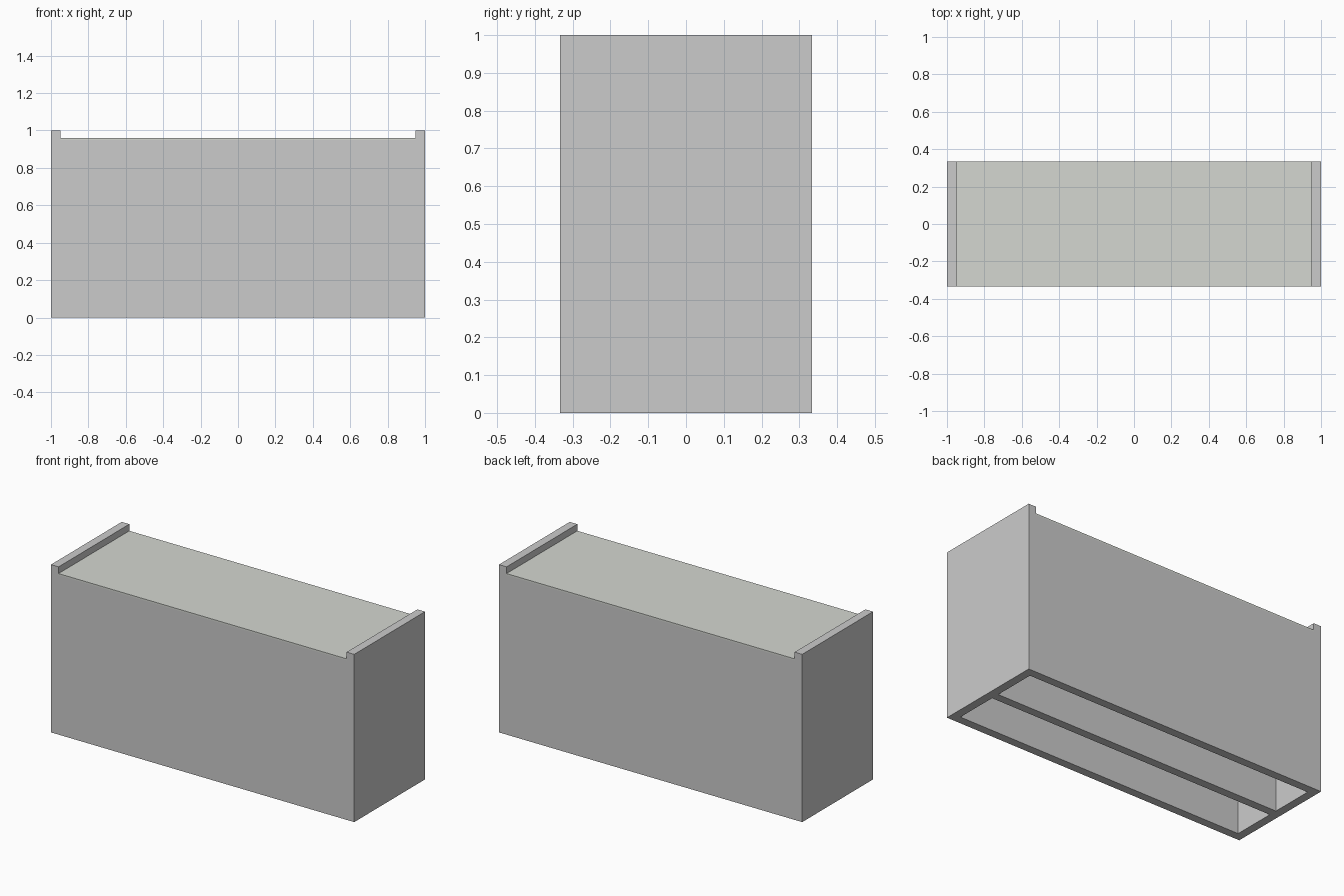
import bpy

if "Cube" in bpy.data.objects:
    bpy.data.objects.remove(bpy.data.objects["Cube"])

W, D, H = 2.0, 0.667, 1.0   # overall size
T = 0.05                    # board thickness
WALL_H, SHEET = 0.95, 0.01  # long wall height, top sheet thickness


def box(name, size, centre):
    bpy.ops.mesh.primitive_cube_add(size=1, location=centre)
    ob = bpy.context.object
    ob.name = name
    ob.scale = size
    bpy.ops.object.transform_apply(location=False, rotation=False, scale=True)
    return ob


inner = W - 2 * T

# End boards, rising above the top as low lips
for name, s in (("left_end", -1), ("right_end", 1)):
    box(name, (T, D, H), (s * (W - T) / 2, 0, H / 2))

# Front and back walls plus the central divider, open underneath
for name, y in (("front_wall", -(D - T) / 2), ("back_wall", (D - T) / 2), ("divider", 0)):
    box(name, (inner, T, WALL_H), (0, y, WALL_H / 2))

# Thin pale sheet lying on the walls between the end boards
sheet = box("top_sheet", (inner, D, SHEET), (0, 0, WALL_H + SHEET / 2))
mat = bpy.data.materials.new("pale_sheet")
mat.diffuse_color = (0.66, 0.68, 0.64, 1)
mat.use_nodes = True
mat.node_tree.nodes["Principled BSDF"].inputs["Base Color"].default_value = mat.diffuse_color
sheet.data.materials.append(mat)
